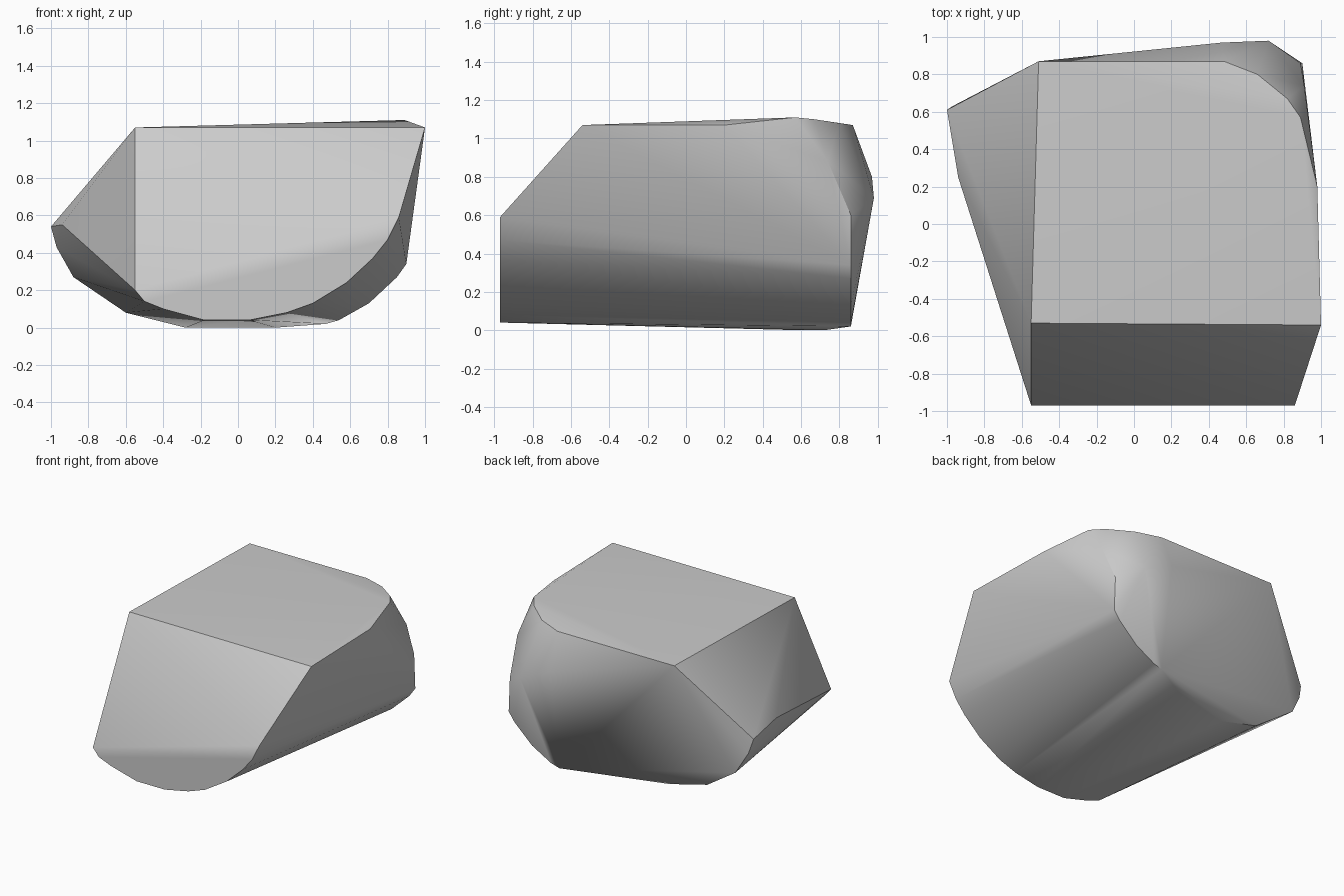
import bpy
import bmesh

# Remove only the default object
default_cube = bpy.data.objects.get("Cube")
if default_cube is not None:
    bpy.data.objects.remove(default_cube, do_unlink=True)


def make_material(name, colour):
    material = bpy.data.materials.new(name)
    material.use_nodes = True
    material.diffuse_color = colour
    shader = next(n for n in material.node_tree.nodes if n.type == "BSDF_PRINCIPLED")
    shader.inputs["Base Color"].default_value = colour
    return material


def profile(depth, outline):
    """Place an outline of (x, z) pairs on an upright plane."""
    return [(x, depth, z) for x, z in outline]


# Corner positions are in hundredths of a unit
# Rounded lower edge of the front end
front_arc = profile(-97, [
    (-55, 20), (-50, 14), (-40, 10), (-18, 4), (6, 4), (26, 8),
    (40, 13), (58, 24), (72, 37), (80, 47), (86, 59)])

# Rounded lower edge of the back end
back_arc = profile(86, [
    (47, 2), (54, 4), (70, 13), (85, 27), (90, 34), (89, 60)])

# Keel and the swept back left flank
keel = [(20, 72, 0), (-28, 60, 0), (-60, 60, 8)]
left_flank = [(-88, 66, 27), (-97, 63, 43), (-100, 61, 54), (-94, 25, 55)]

# Nearly flat top with a chipped back corner
top_rim = [
    (-55, -53, 107), (100, -54, 107), (98, 20, 107), (89, 57, 111),
    (82, 67, 110), (66, 80, 108), (48, 87, 107), (-51, 87, 107)]

# Bulge below the chipped corner
back_bulge = [(91, 74, 88), (47, 97, 80), (72, 98, 69)]

# Wrap one faceted skin around all the corners
bm = bmesh.new()
for corner in front_arc + back_arc + keel + left_flank + top_rim + back_bulge:
    bm.verts.new([value / 100 for value in corner])
hull = bmesh.ops.convex_hull(bm, input=bm.verts, use_existing_faces=False)
unused = {item for item in hull["geom_interior"] + hull["geom_unused"]
          if isinstance(item, bmesh.types.BMVert)}
bmesh.ops.delete(bm, geom=list(unused), context="VERTS")
bmesh.ops.recalc_face_normals(bm, faces=bm.faces)

mesh = bpy.data.meshes.new("boulder")
bm.to_mesh(mesh)
bm.free()
mesh.materials.append(make_material("stone grey", (0.6, 0.6, 0.6, 1)))
boulder = bpy.data.objects.new("boulder", mesh)
bpy.context.collection.objects.link(boulder)

# Smooth the rounded parts and keep the broken edges crisp
bpy.ops.object.select_all(action="DESELECT")
boulder.select_set(True)
bpy.context.view_layer.objects.active = boulder
bpy.ops.object.shade_smooth_by_angle()
